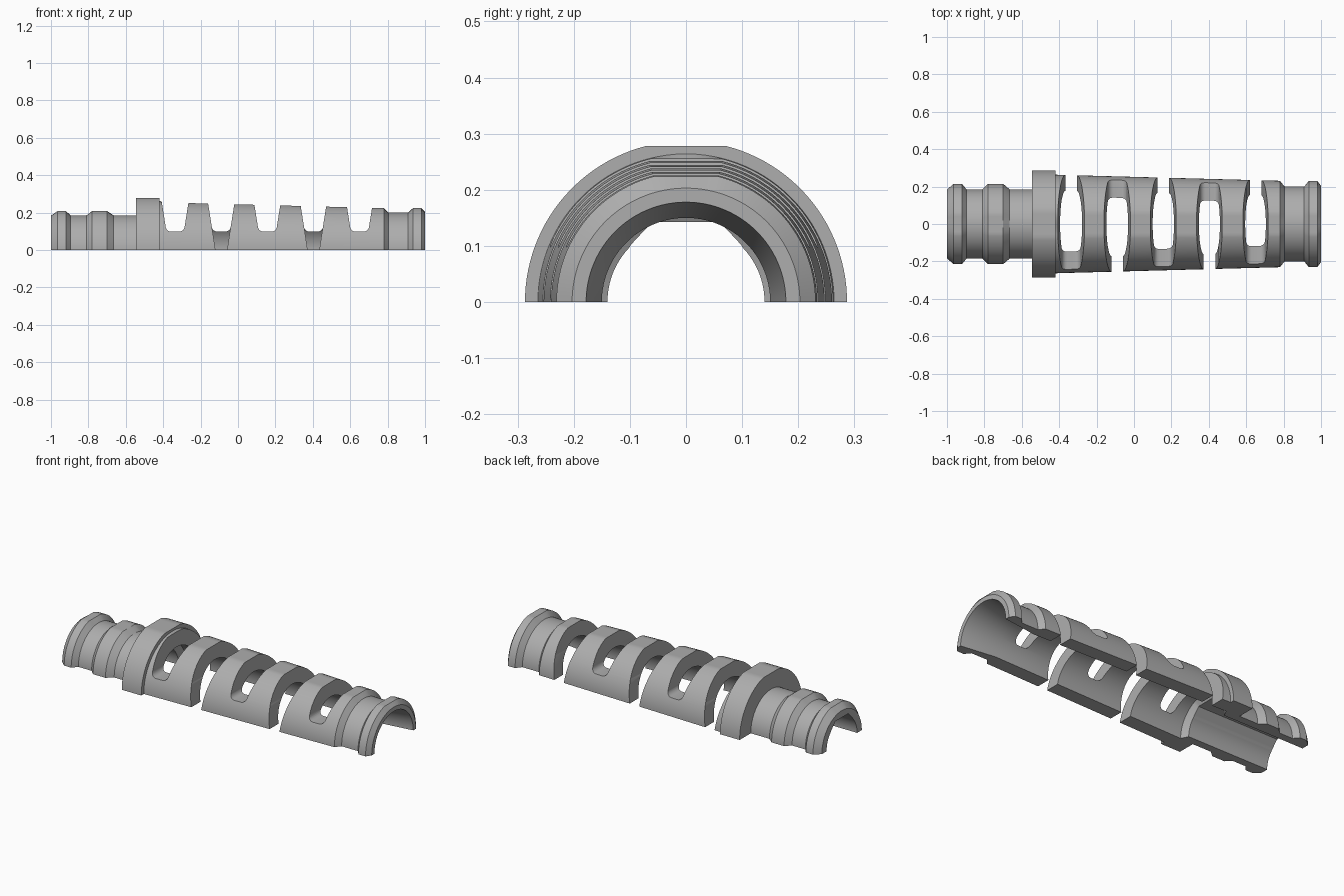
import bpy, bmesh, math

cube = bpy.data.objects.get("Cube")
if cube:
    bpy.data.objects.remove(cube)

grey = bpy.data.materials.new("mid grey")
grey.use_nodes = True
COLOUR = (0.42, 0.42, 0.42, 1)
grey.diffuse_color = COLOUR
grey.node_tree.nodes["Principled BSDF"].inputs["Base Color"].default_value = COLOUR

FLAT = math.radians(14.5)   # half angle of the flat along the crown


def radius(r, kind, th):
    """Radius at angle th for a round, flat-topped or faceted section."""
    off = abs(th - math.pi / 2)
    if kind == "flat" and off < FLAT:
        return r * math.cos(FLAT) / math.cos(off)
    if kind == "facet" and off < math.pi / 4:
        return min(0.143 / math.cos(off), 0.2075 / (1.075 * math.sin(off) + math.cos(off)))
    return r


def make_object(name, bm):
    bmesh.ops.recalc_face_normals(bm, faces=bm.faces)
    mesh = bpy.data.meshes.new(name)
    bm.to_mesh(mesh)
    bm.free()
    mesh.materials.append(grey)
    ob = bpy.data.objects.new(name, mesh)
    bpy.context.collection.objects.link(ob)
    return ob


def prism(name, profile, y0, y1):
    """Extrude an xz profile along y."""
    bm = bmesh.new()
    face = bm.faces.new([bm.verts.new((x, y0, z)) for x, z in profile])
    new = bmesh.ops.extrude_face_region(bm, geom=[face])["geom"]
    bmesh.ops.translate(bm, vec=(0, y1 - y0, 0),
                        verts=[v for v in new if isinstance(v, bmesh.types.BMVert)])
    return make_object(name, bm)


# Outer profile: grooved neck, collar, tapered body, grooved tip
outer = [
    (-1, .183, "round"), (-.965, .215, "flat"), (-.92, .215, "flat"), (-.895, .185, "round"),
    (-.81, .185, "round"), (-.78, .215, "flat"), (-.70, .215, "flat"), (-.665, .185, "round"),
    (-.545, .185, "round"), (-.545, .287, "flat"), (-.42, .287, "flat"), (-.42, .264, "round"),
    (-.405, .263, "flat"), (.78, .231, "flat"), (.805, .2, "round"), (.91, .2, "round"),
    (.935, .231, "flat"), (.98, .231, "flat"), (1, .203, "round")]
# Bore: flared tip, tapered body, narrow neck
inner = [(1, .178, "round"), (.79, .15, "round"), (-.46, .18, "round"),
         (-.48, .14, "facet"), (-1, .14, "facet")]
profile = outer + inner

# Sweep the profile through half a turn
side = [(math.pi / 2 - FLAT) * i / 26 for i in range(27)]
crown = [math.pi / 2 + FLAT * (i / 4 - 1) for i in range(1, 8)]
angles = side + crown + [math.pi - a for a in reversed(side)]
bm = bmesh.new()
loops = []
for th in angles:
    loop = []
    for x, r, kind in profile:
        rr = radius(r, kind, th)
        loop.append(bm.verts.new((x, rr * math.cos(th), rr * math.sin(th))))
    loops.append(loop)
n = len(profile)
for a, b in zip(loops, loops[1:]):
    for i in range(n):
        j = (i + 1) % n
        bm.faces.new((a[i], a[j], b[j], b[i]))
bm.faces.new(loops[0])
bm.faces.new(loops[-1])
sleeve = make_object("strain_relief_half_sleeve", bm)


def half_width(z):
    return 0.032 + 0.155 * z


# Flex slots: tapered, round-bottomed, opening through alternate sides
cutters = []
for k in range(5):
    cx = -0.336 + 0.2465 * k
    fillet, floor = 0.03, 0.098
    right = [(half_width(floor) + 0.004 - fillet * (1 - math.sin(a)),
              floor + fillet * (1 - math.cos(a)))
             for a in (math.pi / 2 * i / 6 for i in range(7))]
    right.append((half_width(0.35), 0.35))
    u_shape = [(cx + x, z) for x, z in right] + [(cx - x, z) for x, z in reversed(right)]
    cutters.append(prism("slot_cutter", u_shape, -0.4, 0.4))
    lo, hi = half_width(-0.1) - 0.001, half_width(0.35) - 0.001
    wedge = [(cx - lo, -0.1), (cx + lo, -0.1), (cx + hi, 0.35), (cx - hi, 0.35)]
    direction = 1 if k % 2 == 0 else -1
    cutters.append(prism("gap_cutter", wedge, 0, 0.4 * direction))

for cutter in cutters:
    cutter.hide_render = True
    mod = sleeve.modifiers.new("slot", "BOOLEAN")
    mod.operation = "DIFFERENCE"
    mod.solver = "EXACT"
    mod.object = cutter

bpy.ops.object.select_all(action="DESELECT")
sleeve.select_set(True)
bpy.context.view_layer.objects.active = sleeve
for mod in list(sleeve.modifiers):
    bpy.ops.object.modifier_apply(modifier=mod.name)
for cutter in cutters:
    bpy.data.objects.remove(cutter)
bpy.ops.object.shade_smooth_by_angle(angle=math.radians(25))
